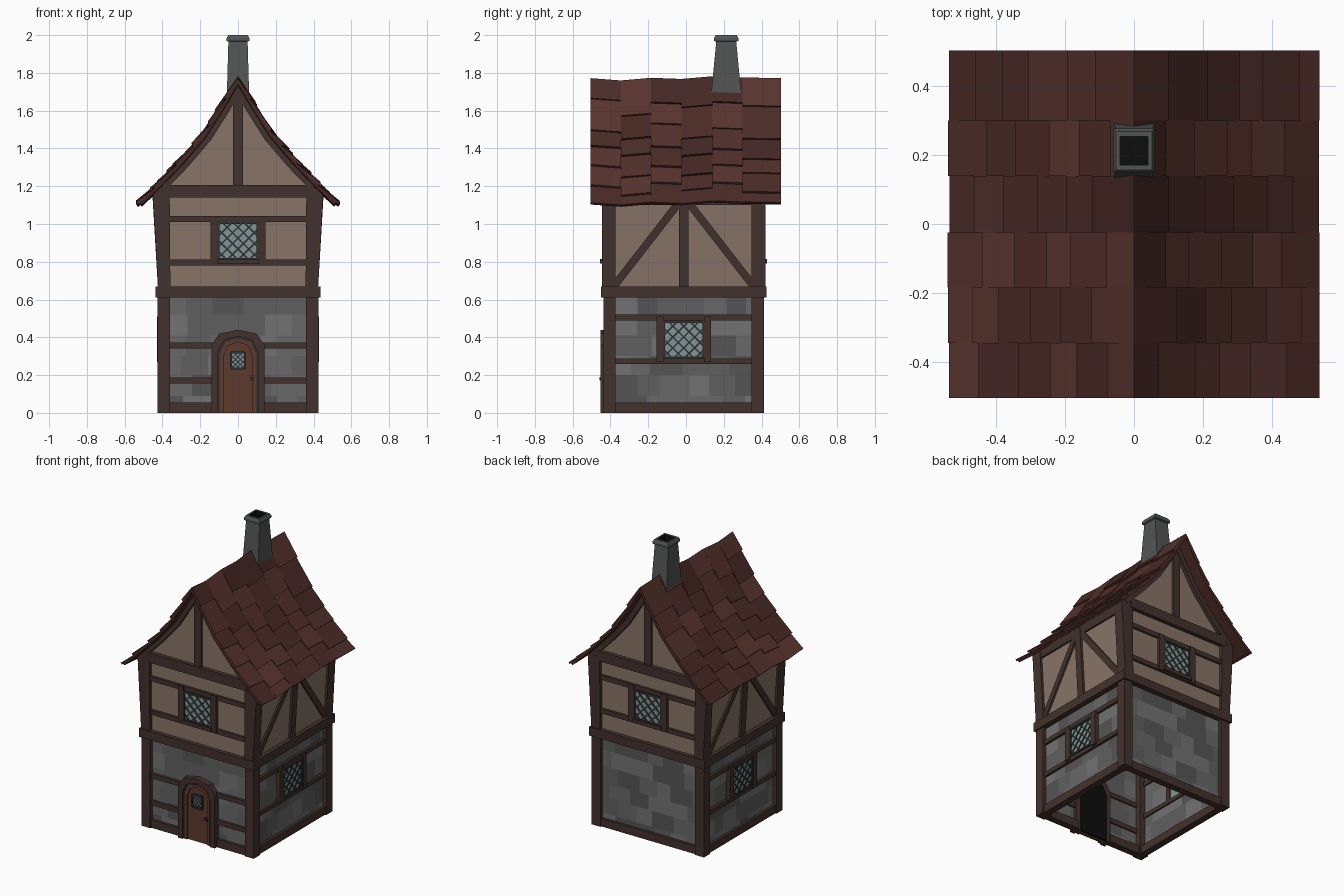
import bpy, bmesh, random
from math import pi, sqrt
from mathutils import Matrix, Vector

if "Cube" in bpy.data.objects:
    bpy.data.objects.remove(bpy.data.objects["Cube"])

random.seed(4)
CY = -0.012                                   # walls sit slightly forward under the roof
FRONT, RIGHT, BACK, LEFT = 0, 1, 2, 3


def material(name, r, g, b):
    m = bpy.data.materials.new(name)
    m.diffuse_color = (r, g, b, 1)
    m.use_nodes = True
    m.node_tree.nodes["Principled BSDF"].inputs["Base Color"].default_value = m.diffuse_color
    return m


WOOD = material("dark_wood", .055, .031, .025)
PLASTER = material("plaster", .25, .175, .135)
DOOR = material("door_wood", .11, .042, .027)
GLASS = material("glass", .22, .30, .30)
LEAD = material("lead", .03, .032, .032)
BLACK = material("black", .004, .004, .004)
CHIMNEY = material("chimney_stone", .085, .09, .09)
STONES = [material(f"stone_{i}", g, g, g) for i, g in enumerate((.09, .115, .14, .17))]
TILES = [material(f"tile_{i}", .075 * k, .026 * k, .021 * k) for i, k in enumerate((.8, .95, 1.1, 1.3))]


def make(name, verts, faces, mats, ids=None):
    me = bpy.data.meshes.new(name)
    me.from_pydata([tuple(v) for v in verts], [], faces)
    for m in mats:
        me.materials.append(m)
    if ids:
        me.polygons.foreach_set("material_index", ids)
    bm = bmesh.new()
    bm.from_mesh(me)
    bmesh.ops.recalc_face_normals(bm, faces=bm.faces)
    bm.to_mesh(me)
    bm.free()
    ob = bpy.data.objects.new(name, me)
    bpy.context.collection.objects.link(ob)
    return ob


def on_side(side, u, z, d):
    """Wall coordinates (along, up, out) to world; the upper side walls lean out."""
    if side in (RIGHT, LEFT):
        d += .06 * max(0, z - .67)
    return Matrix.Rotation(side * pi / 2, 3, 'Z') @ Vector((u, -d, z)) + Vector((0, CY, 0))


def prism(name, side, polys, d0, d1, mat):
    verts, faces = [], []
    for p in polys:
        b, n = len(verts), len(p)
        verts += [on_side(side, u, z, d) for d in (d0, d1) for u, z in p]
        faces += [tuple(range(b, b + n)), tuple(range(b + n, b + 2 * n))]
        faces += [(b + i, b + (i + 1) % n, b + n + (i + 1) % n, b + n + i) for i in range(n)]
    return make(name, verts, faces, [mat])


def rect(u0, u1, z0, z1):
    return [(u0, z0), (u1, z0), (u1, z1), (u0, z1)]


def bar(p, q, w):
    p, q = Vector(p), Vector(q)
    t = (q - p).normalized() * w / 2
    s = Vector((-t.y, t.x))
    return [tuple(v) for v in (p + s, q + s, q - s, p - s)]


def flip(p):
    return [(-u, z) for u, z in p]


def window(name, side, zc, w, h, d, step, lead, edge):
    prism(name + "_glass", side, [rect(-w, w, zc - h, zc + h)], d - .02, d, GLASS)
    bars, c = [], -w - h + step * .7
    while c < w + h:
        a, b = max(-w, c - h), min(w, c + h)
        if b - a > .01:
            p = bar((a, zc + c - a), (b, zc + c - b), lead)
            bars += [p, flip(p)]
        c += step
    prism(name + "_lattice", side, bars, d, d + .005, LEAD)
    prism(name + "_edge", side, [rect(-w, w, zc + s * h - edge / 2, zc + s * h + edge / 2) for s in (-1, 1)]
          + [rect(s * w - edge / 2, s * w + edge / 2, zc - h, zc + h) for s in (-1, 1)], d - .02, d + .01, LEAD)


def stone_wall(side):
    verts, faces, ids = [], [], []
    zs = [0, .09, .2, .3, .41, .52, .64]
    for z0, z1 in zip(zs, zs[1:]):
        u = -.4
        while u < .399:
            v = u + random.uniform(.09, .17)
            v = .4 if v > .34 else v
            b = len(verts)
            verts += [on_side(side, a, z, .40) for a, z in rect(u, v, z0, z1)]
            faces.append((b, b + 1, b + 2, b + 3))
            ids.append(random.randrange(4))
            u = v
    make(f"stone_wall_{side}", verts, faces, STONES, ids)


# Roof profile: a curved slope from ridge to eaves
PROFILE = [(0, 1.77), (.08, 1.635), (.18, 1.475), (.30, 1.335), (.42, 1.21), (.53, 1.105)]


def roof_pt(x, off):
    for (x0, z0), (x1, z1) in zip(PROFILE, PROFILE[1:]):
        if x <= x1 + 1e-6:
            break
    s = (z1 - z0) / (x1 - x0)
    n = sqrt(1 + s * s)
    z = z0 + s * (x - x0)
    return (0, z + off * n) if x < .001 else (x - off * s / n, z + off / n)


# Lower storey: stone, corner posts, sills and the band above
for side in range(4):
    stone_wall(side)
    prism(f"band_{side}", side, [rect(-.437, .437, .61, .67)], .37, .437, WOOD)
    prism(f"lower_post_{side}", side, [rect(.36, .426, 0, .62)], .36, .426, WOOD)
    sills = [rect(-.37, -.13, 0, .055), rect(.13, .37, 0, .055)] if side == FRONT else [rect(-.37, .37, 0, .055)]
    prism(f"sill_{side}", side, sills, .37, .417, WOOD)

rails = [rect(.13, .37, .34, .372), rect(.13, .37, .155, .187)]
prism("front_rails", FRONT, rails + [flip(r) for r in rails], .39, .417, WOOD)

for side in (RIGHT, LEFT):
    prism(f"side_rails_{side}", side, [rect(-.37, .37, .49, .52), rect(-.37, .37, .26, .288)], .39, .417, WOOD)
    jamb = rect(.108, .145, .27, .51)
    prism(f"side_jambs_{side}", side, [jamb, flip(jamb)], .39, .428, WOOD)
    window(f"side_window_{side}", side, .387, .105, .095, .415, .058, .009, .012)

# Door: arched frame, leaf, raised border, small window and knob


def arch(w, top):
    return [(-w, 0), (-w, top - .08), (-w * .7, top - .02), (0, top), (w * .7, top - .02), (w, top - .08), (w, 0)]


def arch_ring(name, w0, t0, w1, t1, d0, d1, mat):
    a, b = arch(w0, t0), arch(w1, t1)
    prism(name, FRONT, [[a[i], a[i + 1], b[i + 1], b[i]] for i in range(6)], d0, d1, mat)


arch_ring("door_frame", .14, .44, .105, .405, .38, .44, WOOD)
arch_ring("door_gap", .106, .406, .095, .395, .39, .425, LEAD)
prism("door_leaf", FRONT, [arch(.1, .4)], .39, .42, DOOR)
arch_ring("door_border", .095, .395, .078, .375, .41, .43, DOOR)
prism("door_back", FRONT, [arch(.105, .405)], .375, .39, BLACK)
window("door_window", FRONT, .278, .037, .042, .426, .026, .005, .01)
prism("door_knob", FRONT, [rect(.065, .083, .172, .19)], .42, .447, LEAD)

# Upper storey front and back, with gables
gable = [roof_pt(x, -.02) for x in (.40, .36, .30, .18, .08, 0)]
half = [(.385, .65), (.40, 1.16)] + gable
for side in (FRONT, BACK):
    n = "front" if side == FRONT else "back"
    prism(n + "_plaster", side, [half + flip(half[:-1])[::-1]], .395, .41, PLASTER)
    post = [(.358, .66), (.424, .66), (.452, 1.165), (.362, 1.2)]
    prism(n + "_upper_posts", side, [post, flip(post)], .36, .432, WOOD)
    prism(n + "_upper_rails", side, [rect(-.38, .38, 1.01, 1.042), rect(-.38, .38, .78, .812)], .40, .425, WOOD)
    prism(n + "_gable_beam", side, [rect(-.38, .38, 1.14, 1.207)], .39, .437, WOOD)
    prism(n + "_king_post", side, [rect(-.026, .026, 1.2, 1.72)], .39, .428, WOOD)
    jamb = rect(.105, .145, .785, 1.04)
    prism(n + "_window_jambs", side, [jamb, flip(jamb)], .40, .432, WOOD)
    prism(n + "_window_sill", side, [rect(-.11, .11, .79, .815)], .40, .442, WOOD)
    window(n + "_window", side, .91, .103, .097, .422, .058, .009, .012)
    xs = [.44, .36, .30, .18, .08, 0]
    quads = [[roof_pt(a, -.01), roof_pt(b, -.01), roof_pt(b, -.048), roof_pt(a, -.048)] for a, b in zip(xs, xs[1:])]
    prism(n + "_bargeboards", side, quads + [flip(q) for q in quads], .39, .435, WOOD)

# Upper storey sides with diagonal braces
for side in (RIGHT, LEFT):
    prism(f"side_plaster_{side}", side, [rect(-.39, .39, .65, 1.17)], .395, .408, PLASTER)
    brace = bar((.37, .67), (.02, 1.12), .04)
    prism(f"side_braces_{side}", side, [brace, flip(brace)], .395, .42, WOOD)
    prism(f"side_stud_{side}", side, [rect(-.026, .026, .66, 1.16)], .395, .424, WOOD)
    prism(f"side_plate_{side}", side, [rect(-.37, .37, 1.1, 1.16)], .395, .42, WOOD)

# Roof: uneven lapped tiles over a thin underlay
YS = [-.505, -.345, -.185, -.025, .14, .30, .503]
DZ = [0, -.012, .002, -.004, .01, .004, 0]
verts, faces, ids = [], [], []


def slab(corners, mid):
    """Closed slab from top and bottom quads."""
    b = len(verts)
    verts.extend(corners)
    for f in ((0, 1, 2, 3), (4, 5, 6, 7), (0, 1, 5, 4), (1, 2, 6, 5), (2, 3, 7, 6), (3, 0, 4, 7)):
        faces.append(tuple(b + i for i in f))
        ids.append(mid)


for sx in (-1, 1):
    for c in range(6):
        ya, yb, da, db = YS[c], YS[c + 1], DZ[c], DZ[c + 1]

        def corners(x0, x1, o0, o1, t):
            out = []
            for k in (0, t):
                for x, o, y, dz in ((x0, o0, ya, da), (x0, o0, yb, db), (x1, o1, yb, db), (x1, o1, ya, da)):
                    px, pz = roof_pt(x, o - k)
                    out.append((sx * px, y, pz + dz))
            return out
        for (x0, _), (x1, _) in zip(PROFILE, PROFILE[1:]):
            slab(corners(x0, min(x1, .52), 0, 0, .016), 0)
        shift = .035 * (c % 2)
        cuts = [0] + [x + shift + random.uniform(-.015, .015) for x in (.07, .16, .25, .34, .43)]
        cuts += [.53]
        for x0, x1 in zip(cuts, cuts[1:]):
            slab(corners(x0, x1, .001, random.uniform(.009, .016), .013), random.randrange(4))
make("roof_tiles", verts, faces, TILES, ids)

# Chimney: tapered shaft, cap and dark flue
rings = [(.062, .09, 1.58), (.051, .053, 1.965), (.06, .064, 1.97), (.06, .064, 1.985),
         (.052, .056, 2.0), (.04, .041, 2.0), (.04, .041, 1.92)]
cv = [(sx * a, .213 + sy * b, z) for a, b, z in rings for sx, sy in ((-1, -1), (1, -1), (1, 1), (-1, 1))]
cf = [(4 * r + i, 4 * r + (i + 1) % 4, 4 * r + 4 + (i + 1) % 4, 4 * r + 4 + i) for r in range(6) for i in range(4)]
cf += [(0, 1, 2, 3), (24, 25, 26, 27)]
make("chimney", cv, cf, [CHIMNEY, BLACK], [0] * 20 + [1] * 4 + [0, 1])
